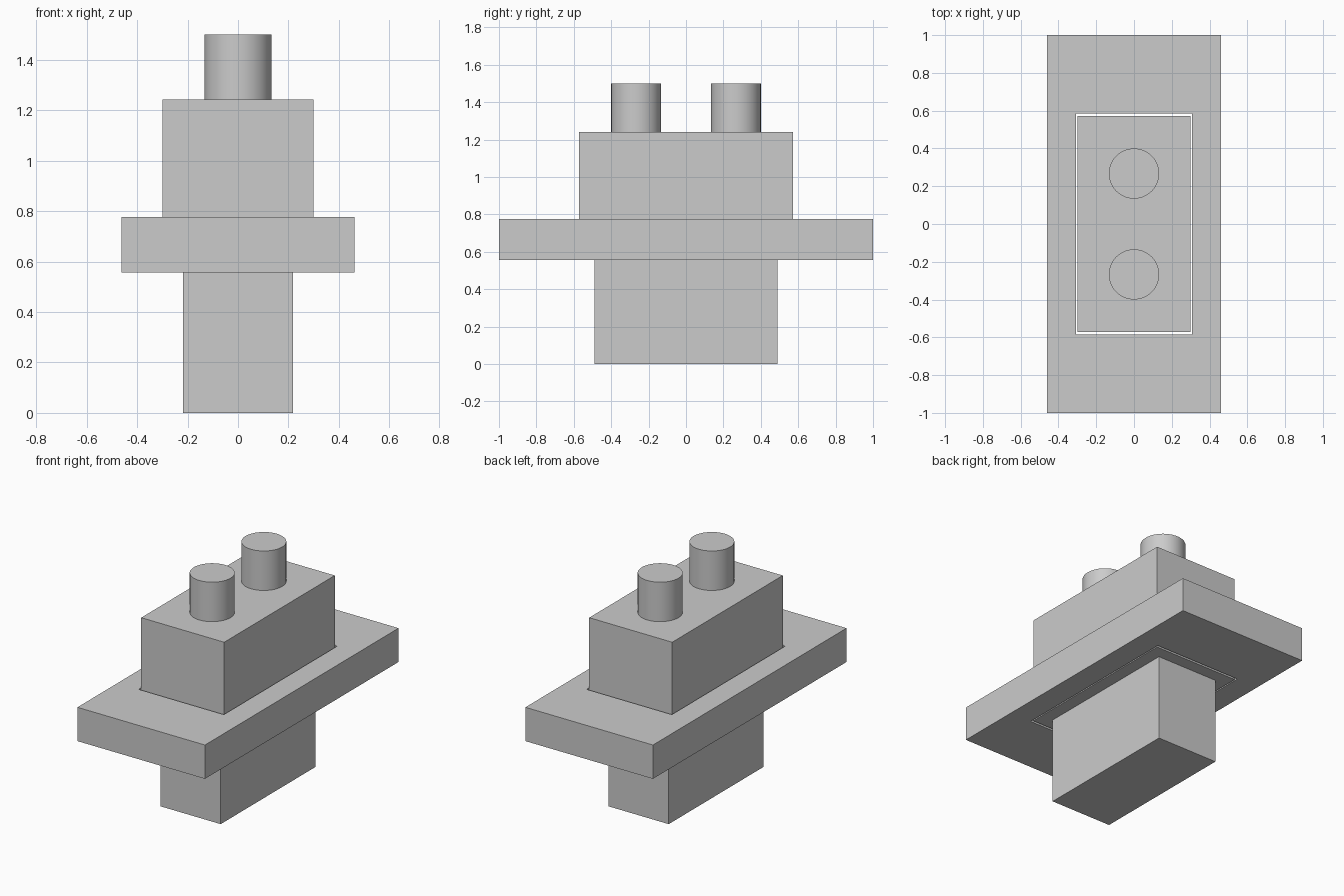
import bpy
import bmesh
import math

cube = bpy.data.objects.get("Cube")
if cube:
    bpy.data.objects.remove(cube, do_unlink=True)

# Single plain grey finish
grey = bpy.data.materials.new("light grey")
grey.use_nodes = True
colour = (0.6, 0.6, 0.6, 1)
grey.diffuse_color = colour
grey.node_tree.nodes["Principled BSDF"].inputs["Base Color"].default_value = colour


def finish(name, bm):
    bmesh.ops.recalc_face_normals(bm, faces=bm.faces)
    mesh = bpy.data.meshes.new(name)
    bm.to_mesh(mesh)
    bm.free()
    mesh.materials.append(grey)
    obj = bpy.data.objects.new(name, mesh)
    bpy.context.collection.objects.link(obj)
    return obj


def rectangle(bm, hx, hy, z):
    return [bm.verts.new((sx * hx, sy * hy, z))
            for sx, sy in ((-1, -1), (1, -1), (1, 1), (-1, 1))]


def bridge(bm, a, b):
    for i in range(4):
        j = (i + 1) % 4
        bm.faces.new((a[i], a[j], b[j], b[i]))


def block(name, hx, hy, bottom, top):
    bm = bmesh.new()
    low, high = rectangle(bm, hx, hy, bottom), rectangle(bm, hx, hy, top)
    bridge(bm, low, high)
    bm.faces.new(low)
    bm.faces.new(high)
    return finish(name, bm)


plate_bottom, plate_top = 0.556, 0.777

# Flange plate with a rectangular opening slightly larger than the housing
bm = bmesh.new()
loops = [rectangle(bm, hx, hy, z) for hx, hy, z in (
    (0.461, 1.0, plate_bottom), (0.461, 1.0, plate_top),
    (0.308, 0.586, plate_top), (0.308, 0.586, plate_bottom))]
for i in range(4):
    bridge(bm, loops[i], loops[(i + 1) % 4])
finish("flange_plate", bm)

# Housing passing through the plate, and the narrower plug below it
block("upper_housing", 0.30, 0.571, plate_bottom, 1.242)
block("lower_plug", 0.218, 0.49, 0, plate_bottom)

# Two round posts on the housing
for name, y in (("front_post", -0.267), ("back_post", 0.267)):
    bpy.ops.mesh.primitive_cylinder_add(
        vertices=64, radius=0.133, depth=0.258, location=(0, y, 1.371))
    post = bpy.context.object
    post.name = name
    post.data.materials.append(grey)
    bpy.ops.object.shade_smooth_by_angle(angle=math.radians(30))
